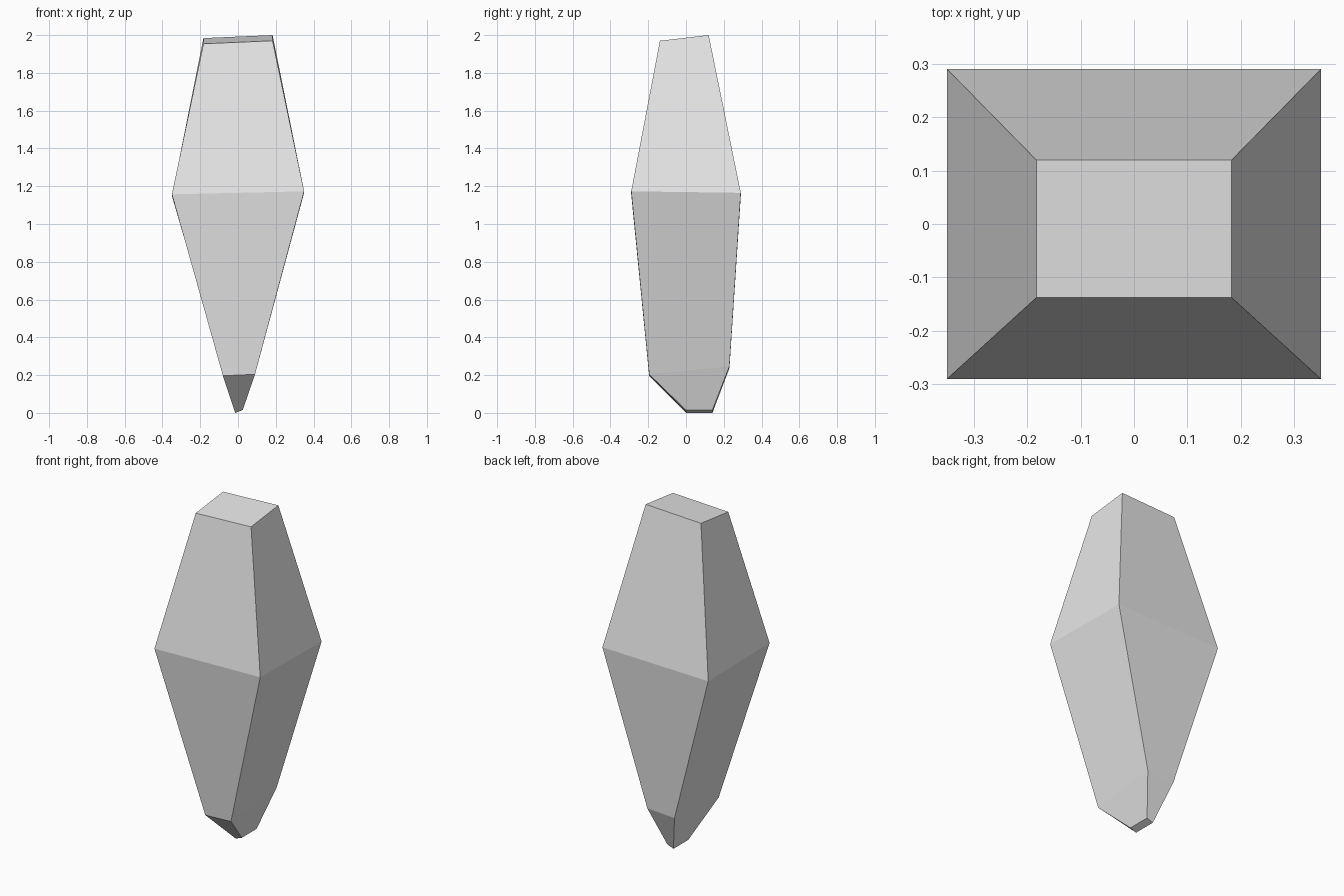
import bpy
import bmesh

if "Cube" in bpy.data.objects:
    bpy.data.objects.remove(bpy.data.objects["Cube"])

# Plain pale grey stone
grey = bpy.data.materials.new("pale_grey")
grey.diffuse_color = (0.8, 0.8, 0.8, 1)
grey.use_nodes = True
grey.node_tree.nodes["Principled BSDF"].inputs["Base Color"].default_value = grey.diffuse_color

# Four-sided cross-sections from the tip up:
# corners run front left, front right, back right, back left
rings = [
    [(-0.015, 0.0, 0.0), (0.025, 0.0, 0.015), (0.025, 0.14, 0.015), (-0.015, 0.14, 0.0)],
    [(-0.08, -0.195, 0.197), (0.09, -0.195, 0.204), (0.095, 0.23, 0.247), (-0.085, 0.23, 0.237)],
    [(-0.35, -0.29, 1.157), (0.35, -0.29, 1.173), (0.35, 0.29, 1.165), (-0.35, 0.29, 1.149)],
    [(-0.183, -0.138, 1.954), (0.183, -0.138, 1.97), (0.183, 0.12, 2.0), (-0.183, 0.12, 1.984)],
]

# Crystal body: skin the sections and cap both ends
bm = bmesh.new()
loops = [[bm.verts.new(co) for co in ring] for ring in rings]
for low, high in zip(loops, loops[1:]):
    for i in range(4):
        j = (i + 1) % 4
        bm.faces.new((low[i], low[j], high[j], high[i]))
bm.faces.new(loops[0][::-1])
bm.faces.new(loops[-1])
bmesh.ops.recalc_face_normals(bm, faces=bm.faces)

mesh = bpy.data.meshes.new("crystal")
bm.to_mesh(mesh)
bm.free()
mesh.materials.append(grey)
bpy.context.collection.objects.link(bpy.data.objects.new("crystal", mesh))
